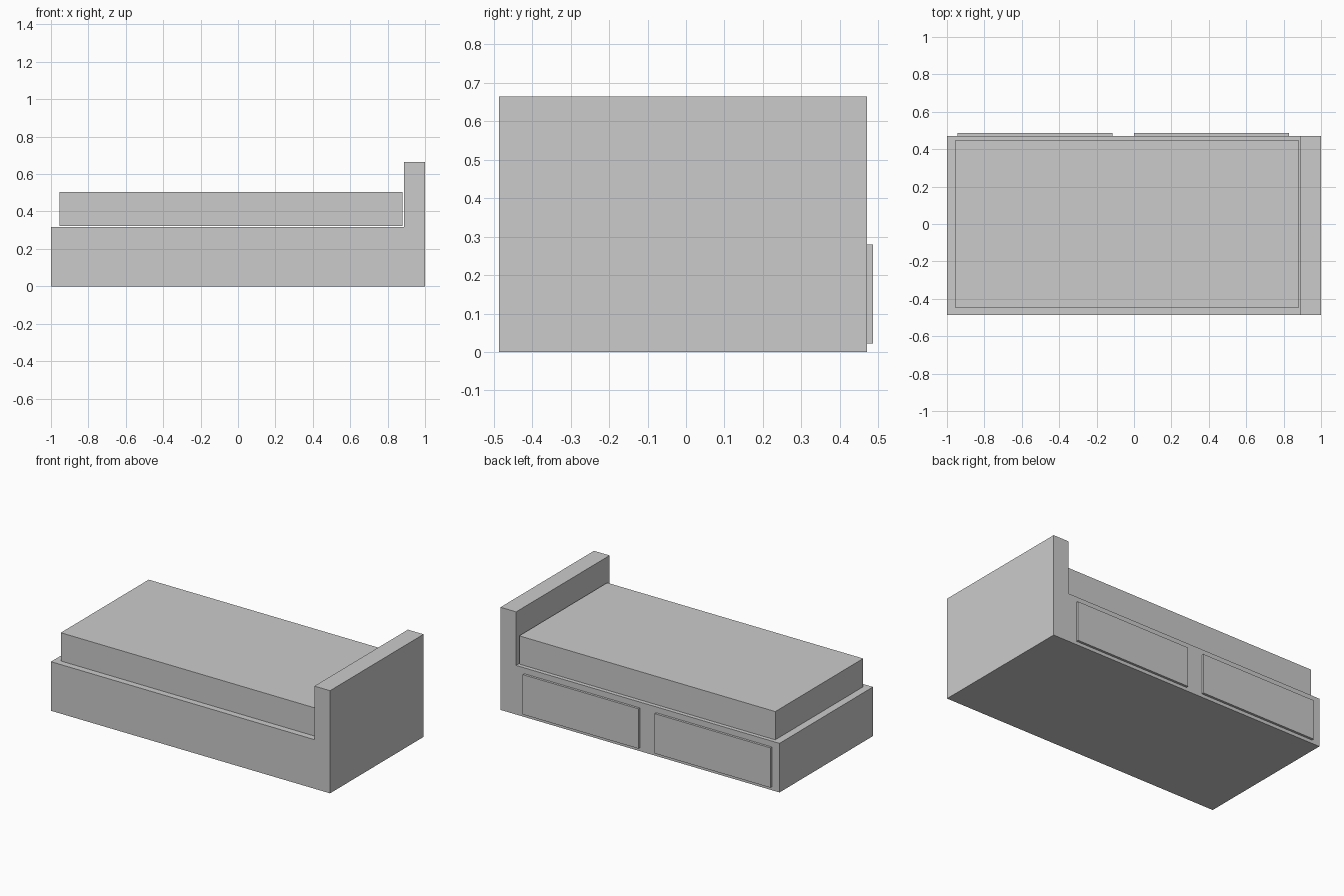
import bpy, bmesh

if "Cube" in bpy.data.objects:
    bpy.data.objects.remove(bpy.data.objects["Cube"])

def mesh_object(name, bm):
    bmesh.ops.recalc_face_normals(bm, faces=bm.faces)
    me = bpy.data.meshes.new(name)
    bm.to_mesh(me)
    bm.free()
    ob = bpy.data.objects.new(name, me)
    bpy.context.collection.objects.link(ob)
    return ob

def extrude_xz(name, profile, y0, y1):
    bm = bmesh.new()
    face = bm.faces.new([bm.verts.new((x, y0, z)) for x, z in profile])
    ext = bmesh.ops.extrude_face_region(bm, geom=[face])
    verts = [g for g in ext["geom"] if isinstance(g, bmesh.types.BMVert)]
    bmesh.ops.translate(bm, verts=verts, vec=(0, y1 - y0, 0))
    # close the starting side if the extrusion consumed its face
    bmesh.ops.holes_fill(bm, edges=[e for e in bm.edges if e.is_boundary], sides=0)
    return mesh_object(name, bm)

def box(name, x0, x1, y0, y1, z0, z1):
    return extrude_xz(name, [(x0, z0), (x1, z0), (x1, z1), (x0, z1)], y0, y1)

# Base and headboard in one L-shaped body
extrude_xz("bed_frame", [(-1, 0), (1, 0), (1, 0.665), (0.888, 0.665),
                         (0.888, 0.318), (-1, 0.318)], -0.486, 0.471)

# Mattress, with a narrow gap to the headboard
box("mattress", -0.955, 0.88, -0.45, 0.45, 0.321, 0.504)

# Two drawer fronts on the back side
for i, x in enumerate((-0.945, 0.0)):
    box(f"drawer_front_{i + 1}", x, x + 0.83, 0.471, 0.486, 0.022, 0.28)
